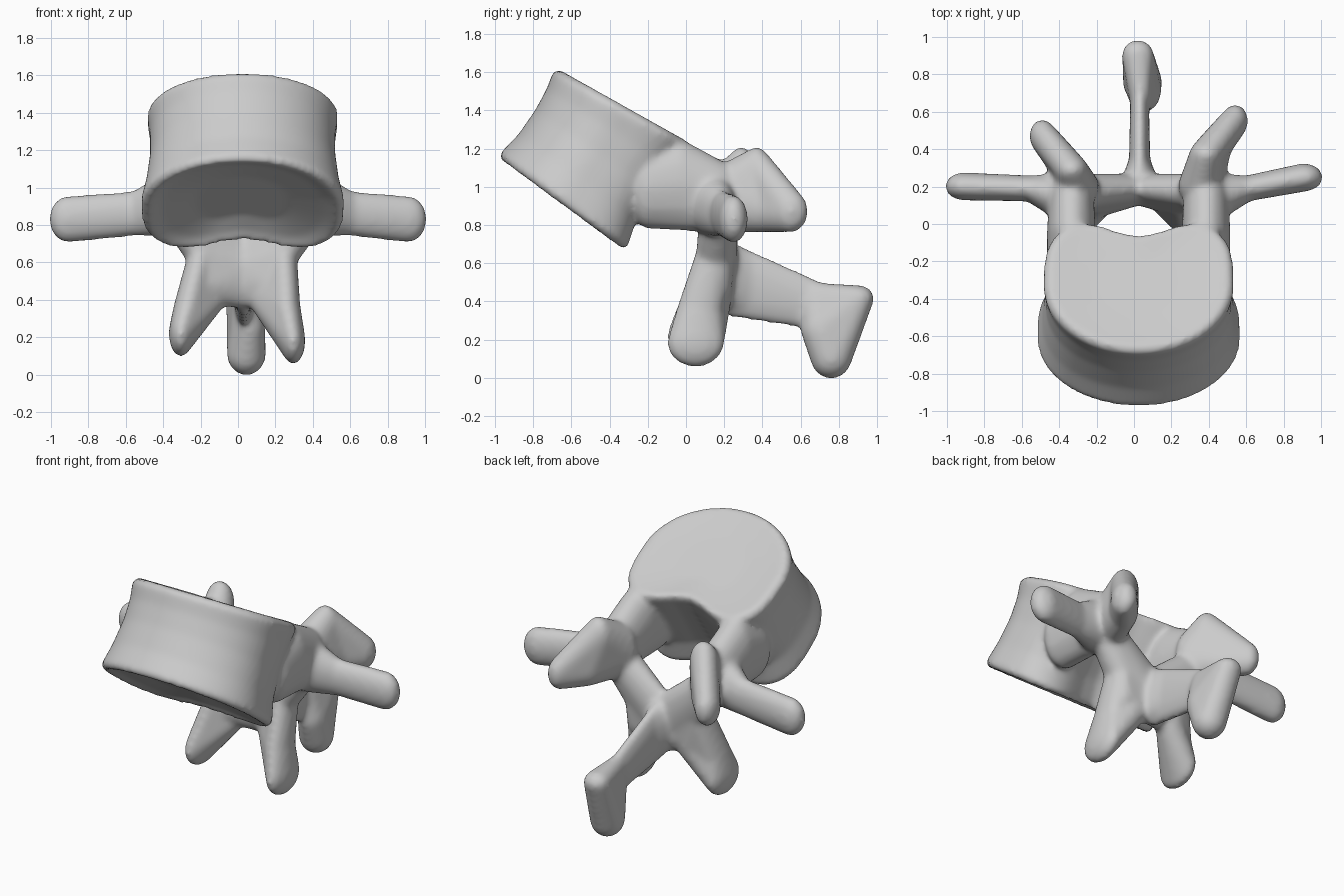
import bpy, bmesh, math
from mathutils import Vector

cube = bpy.data.objects.get("Cube")
if cube:
    bpy.data.objects.remove(cube, do_unlink=True)

bone = bpy.data.materials.new("bone grey")
bone.use_nodes = True
COLOUR = (0.6, 0.6, 0.6, 1)
bone.diffuse_color = COLOUR
bone.node_tree.nodes["Principled BSDF"].inputs["Base Color"].default_value = COLOUR

# Unit sphere points shared by every rounded part
ball = bmesh.new()
bmesh.ops.create_icosphere(ball, subdivisions=3, radius=1)
SPHERE = [v.co.copy() for v in ball.verts]
ball.free()

bm = bmesh.new()
MID = 0.025  # the plane of symmetry sits slightly off centre


def hull(*blobs):
    """Convex skin around ellipsoids given as (centre, radii)."""
    verts = []
    for centre, radii in blobs:
        for p in SPHERE:
            verts.append(bm.verts.new([c + r * q for c, r, q in zip(centre, radii, p)]))
    bmesh.ops.convex_hull(bm, input=verts, use_existing_faces=False)
    loose = [v for v in verts if v.is_valid and not v.link_faces]
    bmesh.ops.delete(bm, geom=loose, context="VERTS")


def chain(*blobs):
    """Limb made of a hull between each pair of neighbours."""
    for pair in zip(blobs, blobs[1:]):
        hull(*pair)


def power(value, exponent):
    return math.copysign(abs(value) ** exponent, value)


def body_ring(front, back, half_width, scale=1.0, dent=0.0, n=72):
    """Outline between two points of the side plane: round front, square notched back."""
    f, b = Vector((MID, *front)), Vector((MID, *back))
    ring = []
    for i in range(n):
        t = math.tau * i / n
        x, d = math.cos(t), math.sin(t)
        if d > 0:
            x, d = power(x, 0.65), power(d, 0.6)
            d -= 0.3 * math.exp(-(x / 0.45) ** 2)
        p = f.lerp(b, 0.5 + 0.5 * d * scale)
        p.x += x * half_width * scale
        p += Vector((0, 0.55, 0.83)) * dent
        ring.append(bm.verts.new(p))
    return ring


# Vertebral body: waisted drum with dished end plates
LOW = ((-0.99, 1.15), (-0.28, 0.63))
TOP = ((-0.68, 1.625), (0.06, 1.21))
rings = [
    body_ring(*LOW, 0.54, 0.45, 0.06),
    body_ring(*LOW, 0.54, 0.8, 0.03),
    body_ring(*LOW, 0.54, 0.95, 0.0),
    body_ring(*LOW, 0.545, 1.0, 0.03),
    body_ring((-0.88, 1.27), (-0.22, 0.8), 0.515),
    body_ring((-0.79, 1.4), (-0.12, 0.95), 0.495),
    body_ring((-0.73, 1.51), (-0.03, 1.08), 0.495),
    body_ring(*TOP, 0.51, 1.0, -0.03),
    body_ring(*TOP, 0.505, 0.95, 0.0),
    body_ring(*TOP, 0.5, 0.75, -0.01),
    body_ring(*TOP, 0.5, 0.45, -0.02),
]
for low, high in zip(rings, rings[1:]):
    for i in range(len(low)):
        j = (i + 1) % len(low)
        bm.faces.new((low[i], low[j], high[j], high[i]))
bm.faces.new(rings[0][::-1])
bm.faces.new(rings[-1])

for side in (-1, 1):
    def at(x, y, z, *radii):
        return (MID + side * x, y, z), radii
    back = 0.04 * side
    drop = -0.02 * side

    # Pedicle
    chain(at(0.36, -0.2, 0.99, 0.13, 0.1, 0.21), at(0.36, -0.03, 1.01, 0.13, 0.1, 0.24),
          at(0.36, 0.17, 0.95, 0.12, 0.1, 0.19))
    # Superior articular process
    crest = at(0.36, 0.33 + back, 1.08, 0.09, 0.08, 0.13)
    base = at(0.41, 0.38 + back, 0.88, 0.09, 0.09, 0.12)
    hull(at(0.33, 0.2, 0.94, 0.12, 0.1, 0.18), crest, base)
    hull(crest, base, at(0.515, 0.51 + back, 0.87, 0.07, 0.09, 0.11))
    # Transverse process
    chain(at(0.4, 0.14, 0.91, 0.1, 0.13, 0.17), at(0.58, 0.19, 0.86, 0.06, 0.07, 0.12),
          ((side * 0.91, 0.225 + 0.6 * back, 0.83), (0.1, 0.075, 0.125)))
    # Lamina
    lower = at(0.22, 0.15, 0.64, 0.07, 0.1, 0.1)
    hull(at(0.33, 0.17, 0.85, 0.11, 0.1, 0.13), lower, at(0.0, 0.19, 0.55, 0.05, 0.08, 0.19))
    hull(lower, at(0.2, 0.14, 0.48, 0.08, 0.1, 0.1), at(0.0, 0.18, 0.53, 0.05, 0.08, 0.18))
    # Inferior articular process, leaning a little to the right
    def leg(x, *rest):
        centre, radii = at(x, *rest)
        return (centre[0] - 0.03, *centre[1:]), radii
    inner = leg(0.14, 0.16, 0.42, 0.09, 0.08, 0.09)
    outer = leg(0.265, 0.07, 0.35, 0.075, 0.12, 0.1)
    hull(lower, inner, outer)
    hull(inner, outer, leg(0.3, 0.05, 0.2 + drop, 0.065, 0.15, 0.125))

# Spinous process with a flared root and a thickened, slightly twisted end
hull(((0.03, 0.2, 0.54), (0.11, 0.06, 0.19)), ((0.03, 0.34, 0.49), (0.055, 0.06, 0.17)))
hull(((0.03, 0.22, 0.52), (0.06, 0.06, 0.2)), ((0.03, 0.68, 0.38), (0.05, 0.08, 0.13)))
hull(((0.035, 0.68, 0.4), (0.06, 0.08, 0.1)), ((0.02, 0.905, 0.415), (0.085, 0.08, 0.07)),
     ((0.045, 0.76, 0.11), (0.105, 0.11, 0.115)), ((0.06, 0.71, 0.25), (0.085, 0.11, 0.1)))

bmesh.ops.recalc_face_normals(bm, faces=bm.faces)
mesh = bpy.data.meshes.new("vertebra")
bm.to_mesh(mesh)
bm.free()
vertebra = bpy.data.objects.new("vertebra", mesh)
bpy.context.collection.objects.link(vertebra)

# Fuse all the parts into one soft skin
fuse = vertebra.modifiers.new("fuse", "REMESH")
fuse.mode = "VOXEL"
fuse.voxel_size = 0.016
fuse.use_smooth_shade = True
soften = vertebra.modifiers.new("soften", "SMOOTH")
soften.factor = 0.5
soften.iterations = 12

bpy.context.view_layer.objects.active = vertebra
vertebra.select_set(True)
for name in ("fuse", "soften"):
    bpy.ops.object.modifier_apply(modifier=name)
vertebra.data.materials.append(bone)
